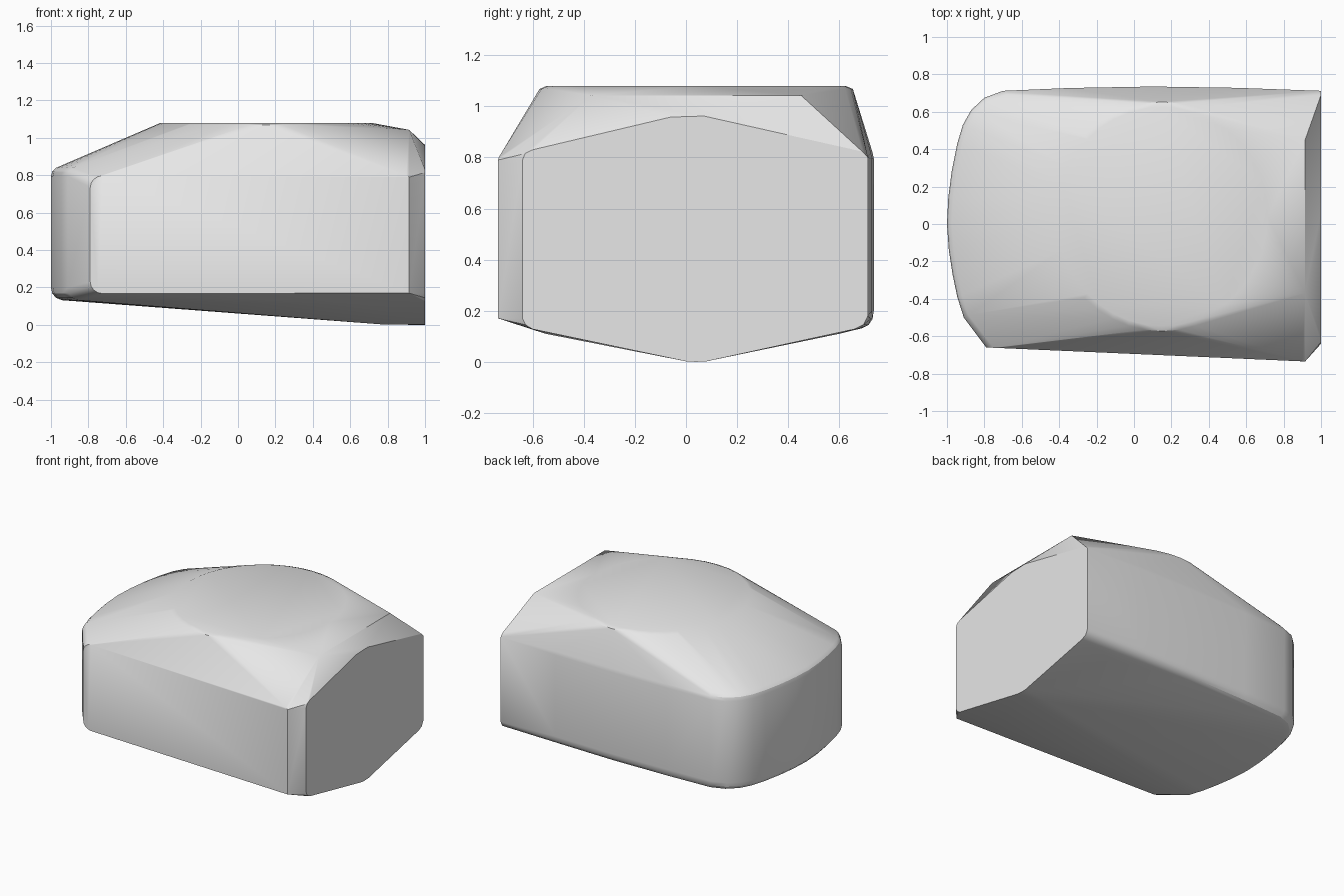
import bpy, bmesh, math

cube = bpy.data.objects.get("Cube")
if cube:
    bpy.data.objects.remove(cube, do_unlink=True)

grey = bpy.data.materials.new("plain grey")
grey.use_nodes = True
colour = (0.8, 0.8, 0.8, 1.0)
grey.diffuse_color = colour
grey.node_tree.nodes["Principled BSDF"].inputs["Base Color"].default_value = colour

points = []

# curved end and bowed back wall: one plan outline, repeated with rounded rims
outline = [(-0.91, -0.5), (-0.945, -0.39), (-0.97, -0.27), (-0.99, -0.14), (-1, 0),
           (-0.993, 0.14), (-0.975, 0.28), (-0.945, 0.43), (-0.915, 0.53), (-0.87, 0.61),
           (-0.8, 0.675), (-0.7, 0.712), (-0.35, 0.727), (0.1, 0.735), (0.55, 0.728)]
rims = [(0.06, 0.132), (0.027, 0.145), (0.007, 0.168), (0, 0.2),
        (0, 0.795), (0.007, 0.82), (0.027, 0.84)]
for inset, z in rims:
    points += [(x * (1 - inset), y * (1 - inset), z) for x, y in outline]

# flat front wall, with its two left corners rounded off
points += [(0.915, -0.735, 0.17), (0.915, -0.735, 0.79), (0.9, -0.733, 0.8)]
for z_mid, sign in ((0.23, -1), (0.735, 1)):
    for i in range(5):
        a = math.pi / 2 * i / 4
        x = -0.725 - 0.065 * math.cos(a)
        y = -0.66 - (x + 0.79) * 0.044
        points.append((x, y, z_mid + sign * 0.062 * math.sin(a)))

# flat right end, a many sided profile given as (y, z)
end_profile = [(-0.64, 0.17), (-0.628, 0.145), (-0.6, 0.128), (0.0, 0.002), (0.04, 0),
               (0.08, 0.002), (0.66, 0.128), (0.695, 0.145), (0.712, 0.18), (0.712, 0.8),
               (0.69, 0.823), (0.07, 0.962), (-0.06, 0.958), (-0.6, 0.83), (-0.63, 0.815),
               (-0.64, 0.79)]
points += [(1, y, z) for y, z in end_profile]

# bevelled brow above the right end
points += [(0.915, -0.37, 1.043), (0.915, 0.45, 1.043)]

# round flat top with softened rim
for i in range(40):
    a = math.tau * i / 40
    c, s = math.cos(a), math.sin(a)
    points.append((0.15 + 0.565 * c, 0.04 + 0.585 * s, 1.08))
    points.append((0.15 + 0.59 * c, 0.04 + 0.613 * s, 1.068))

# shallow keel under the body
points += [(0.78, 0.04, 0.002), (0.7, -0.55, 0.11), (0.7, 0.6, 0.11)]

# skin the shape
bm = bmesh.new()
for p in points:
    bm.verts.new(p)
hull = bmesh.ops.convex_hull(bm, input=bm.verts[:])
spare = {v for v in hull["geom_interior"] + hull["geom_unused"]
         if isinstance(v, bmesh.types.BMVert)}
bmesh.ops.delete(bm, geom=list(spare), context='VERTS')
bmesh.ops.dissolve_limit(bm, angle_limit=math.radians(1), verts=bm.verts[:], edges=bm.edges[:])
bmesh.ops.recalc_face_normals(bm, faces=bm.faces[:])

mesh = bpy.data.meshes.new("faceted_block")
bm.to_mesh(mesh)
bm.free()
mesh.materials.append(grey)
body = bpy.data.objects.new("faceted_block", mesh)
bpy.context.collection.objects.link(body)

bpy.ops.object.select_all(action='DESELECT')
body.select_set(True)
bpy.context.view_layer.objects.active = body
bpy.ops.object.shade_smooth_by_angle(angle=math.radians(24))
